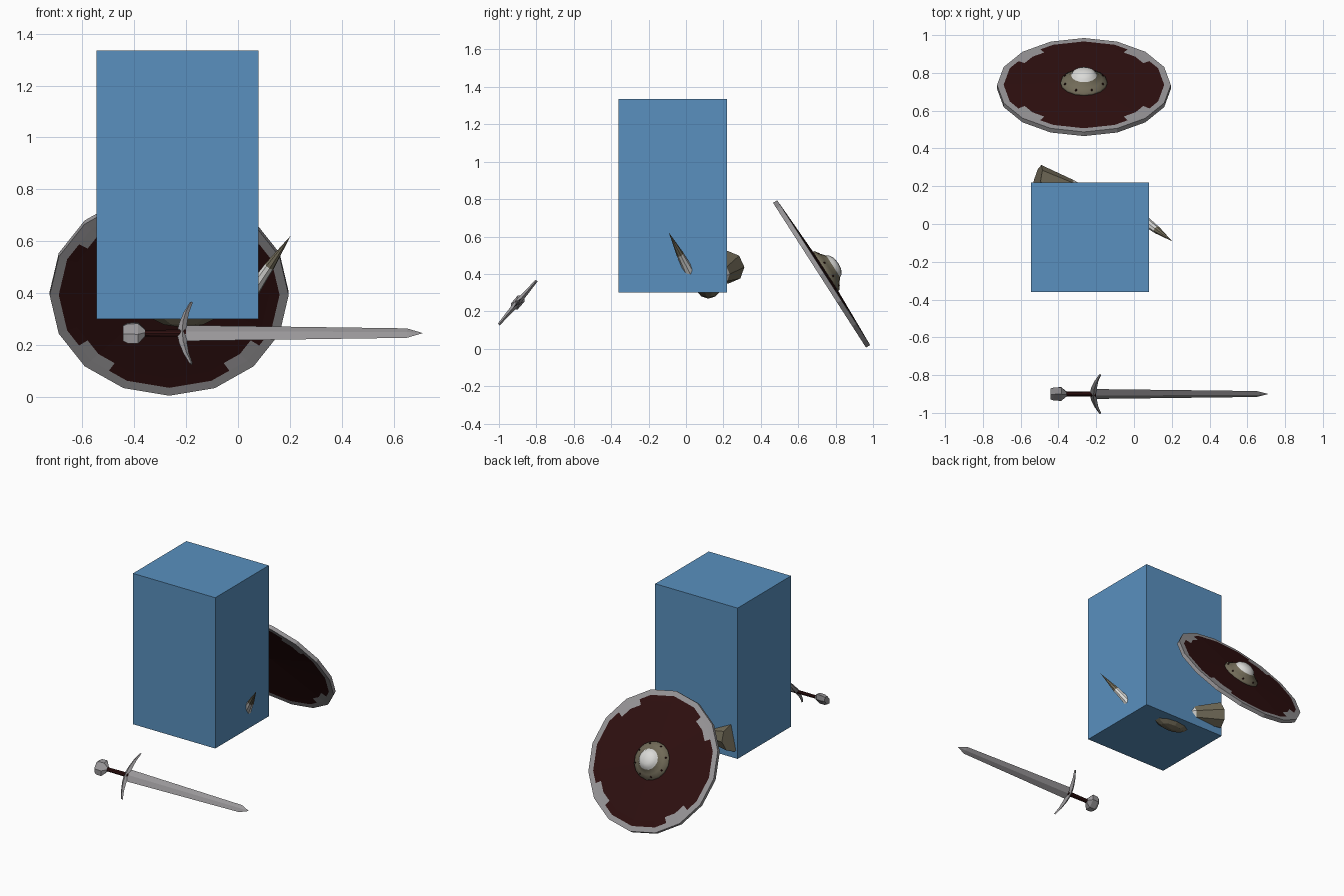
import bpy, bmesh
from math import sin, cos, pi
from mathutils import Vector, Matrix

default = bpy.data.objects.get("Cube")
if default:
    bpy.data.objects.remove(default, do_unlink=True)


def material(name, rgb):
    mat = bpy.data.materials.new(name)
    mat.use_nodes = True
    mat.diffuse_color = (*rgb, 1)
    mat.node_tree.nodes["Principled BSDF"].inputs["Base Color"].default_value = (*rgb, 1)
    return mat


BLUE = material("blue", (0.10, 0.28, 0.52))
RED = material("dark red", (0.028, 0.005, 0.005))
STEEL = material("steel grey", (0.32, 0.31, 0.32))
BRASS = material("dull brass", (0.17, 0.15, 0.10))
PALE = material("pale metal", (0.70, 0.70, 0.68))


def finish(name, bm, mats, matrix=Matrix(), smooth=False):
    bmesh.ops.remove_doubles(bm, verts=bm.verts, dist=1e-5)
    bmesh.ops.recalc_face_normals(bm, faces=bm.faces)
    mesh = bpy.data.meshes.new(name)
    bm.to_mesh(mesh)
    bm.free()
    for mat in mats:
        mesh.materials.append(mat)
    obj = bpy.data.objects.new(name, mesh)
    bpy.context.collection.objects.link(obj)
    obj.matrix_world = matrix
    for poly in mesh.polygons:
        poly.use_smooth = smooth
    return obj


def loft(name, sections, mats, matrix=Matrix(), sides=4, u=(0, 1, 0), v=(0, 0, 1),
         rule=None, smooth=False):
    """Skin elliptical sections (centre, radius along u, radius along v)."""
    bm = bmesh.new()
    u, v = Vector(u), Vector(v)
    rings = []
    for centre, a, b in sections:
        rings.append([bm.verts.new(Vector(centre) + u * a * cos(2 * pi * k / sides)
                                   + v * b * sin(2 * pi * k / sides)) for k in range(sides)])
    for i in range(len(rings) - 1):
        for k in range(sides):
            n = (k + 1) % sides
            face = bm.faces.new((rings[i][k], rings[i][n], rings[i + 1][n], rings[i + 1][k]))
            face.material_index = rule(i, k) if rule else 0
    for i in (0, -1):
        if sections[i][1] > 1e-4:
            cap = bm.faces.new(rings[i])
            cap.material_index = rule(i % (len(rings) - 1), 0) if rule else 0
    bmesh.ops.dissolve_degenerate(bm, edges=bm.edges, dist=1e-6)
    return finish(name, bm, mats, matrix, smooth)


def axis_matrix(start, end):
    """Place a part at start with its local z pointing to end."""
    direction = Vector(end) - Vector(start)
    return Matrix.Translation(start) @ direction.to_track_quat("Z", "Y").to_matrix().to_4x4()


# Tall block
bm = bmesh.new()
bmesh.ops.create_cube(bm, size=1, matrix=Matrix.Translation((-0.233, -0.07, 0.818))
                      @ Matrix.Diagonal((0.625, 0.58, 1.035, 1)))
finish("block", bm, [BLUE])

# Sword, lying along x and rolled about its length
sword = Matrix.Translation((0, -0.9, 0.247)) @ Matrix.Rotation(0.86, 4, "X")
loft("sword_blade", [((-0.21, 0, 0), 0.040, 0.010), ((0.65, 0, 0), 0.024, 0.007),
                     ((0.712, 0, 0), 0, 0)], [STEEL], sword)
loft("sword_grip", [((-0.38, 0, 0), 0.013, 0.011), ((-0.2, 0, 0), 0.015, 0.012)],
     [RED], sword, sides=8)
loft("sword_pommel", [((-0.442, 0, 0), 0.040, 0.022), ((-0.425, 0, 0), 0.052, 0.028),
                      ((-0.385, 0, 0), 0.054, 0.028), ((-0.358, 0, 0), 0.016, 0.014)],
     [STEEL], sword, sides=6)
guard = []
for i in range(-3, 4):
    t = i / 3
    guard.append(((-0.215 + 0.035 * t * t, 0.155 * t, 0),
                  0.020 - 0.014 * abs(t), 0.016 - 0.009 * abs(t)))
loft("sword_guard", guard, [STEEL], sword, u=(1, 0, 0))

# Round shield, leaning back: sixteen straight sides, each split for the brackets
shield = Matrix.Translation((-0.265, 0.725, 0.4)) @ Matrix.Rotation(-1.0, 4, "X")
profile = [(0, 0.030), (0.385, 0.016), (0.425, 0.014), (0.46, 0.013),
           (0.46, -0.013), (0.425, -0.011), (0.385, -0.008), (0, 0.010)]
bm = bmesh.new()
rings = []
for r, z in profile:
    ring = []
    for k in range(32):
        s = r * (cos(pi / 16) if k % 2 else 1)
        ring.append(bm.verts.new((s * cos(k * pi / 16), s * sin(k * pi / 16), z)))
    rings.append(ring)
for i in range(len(rings) - 1):
    for k in range(32):
        n = (k + 1) % 32
        face = bm.faces.new((rings[i][k], rings[i][n], rings[i + 1][n], rings[i + 1][k]))
        bracket = i in (1, 5) and k % 8 in (3, 4)
        face.material_index = 1 if i in (2, 3, 4) or bracket else 0
bmesh.ops.dissolve_degenerate(bm, edges=bm.edges, dist=1e-6)
finish("shield_board", bm, [RED, STEEL], shield)

# Shield boss: brass flange with a pale dome
boss = [((0, 0, z), r, r) for r, z in
        ((0.125, 0.022), (0.122, 0.036), (0.095, 0.052), (0.068, 0.074),
         (0.060, 0.088), (0.035, 0.102), (0, 0.106))]
loft("shield_boss", boss, [BRASS, PALE], shield, sides=16, u=(1, 0, 0), v=(0, 1, 0),
     rule=lambda i, k: 1 if i > 2 else 0, smooth=True)
for k in range(8):
    place = (Matrix.Rotation((k + 0.5) * pi / 4, 4, "Z")
             @ Matrix.Translation((0.108, 0, 0.046)))
    loft("boss_rivet", [((0, 0, -0.006), 0.006, 0.006), ((0, 0, 0.004), 0.004, 0.004)],
         [RED], shield @ place, sides=6, u=(1, 0, 0), v=(0, 1, 0))

# Helmet bowl, mostly within the block
bm = bmesh.new()
bmesh.ops.create_uvsphere(bm, u_segments=10, v_segments=8, radius=1)
finish("helmet_bowl", bm, [BRASS],
       Matrix.Translation((-0.21, 0.12, 0.42)) @ Matrix.Diagonal((0.21, 0.098, 0.152, 1)))

# Horn with a pale root and a brass tip
loft("helmet_horn", [((0, 0, 0), 0.030, 0.030), ((0, 0, 0.10), 0.022, 0.022),
                     ((0, 0, 0.145), 0.020, 0.020), ((0, 0, 0.30), 0, 0)],
     [PALE, BRASS], axis_matrix((0.045, 0.025, 0.395), (0.2, -0.09, 0.618)), sides=8,
     u=(1, 0, 0), v=(0, 1, 0), rule=lambda i, k: 1 if i > 1 else 0)

# Flared socket on the back, with a pale collar
loft("helmet_socket", [((0, 0, 0), 0.045, 0.045), ((0, 0, 0.045), 0.055, 0.055),
                       ((0, 0, 0.23), 0.088, 0.088)],
     [PALE, BRASS], axis_matrix((-0.295, 0.17, 0.39), (-0.505, 0.225, 0.435)), sides=8,
     u=(1, 0, 0), v=(0, 1, 0), rule=lambda i, k: min(i, 1))
